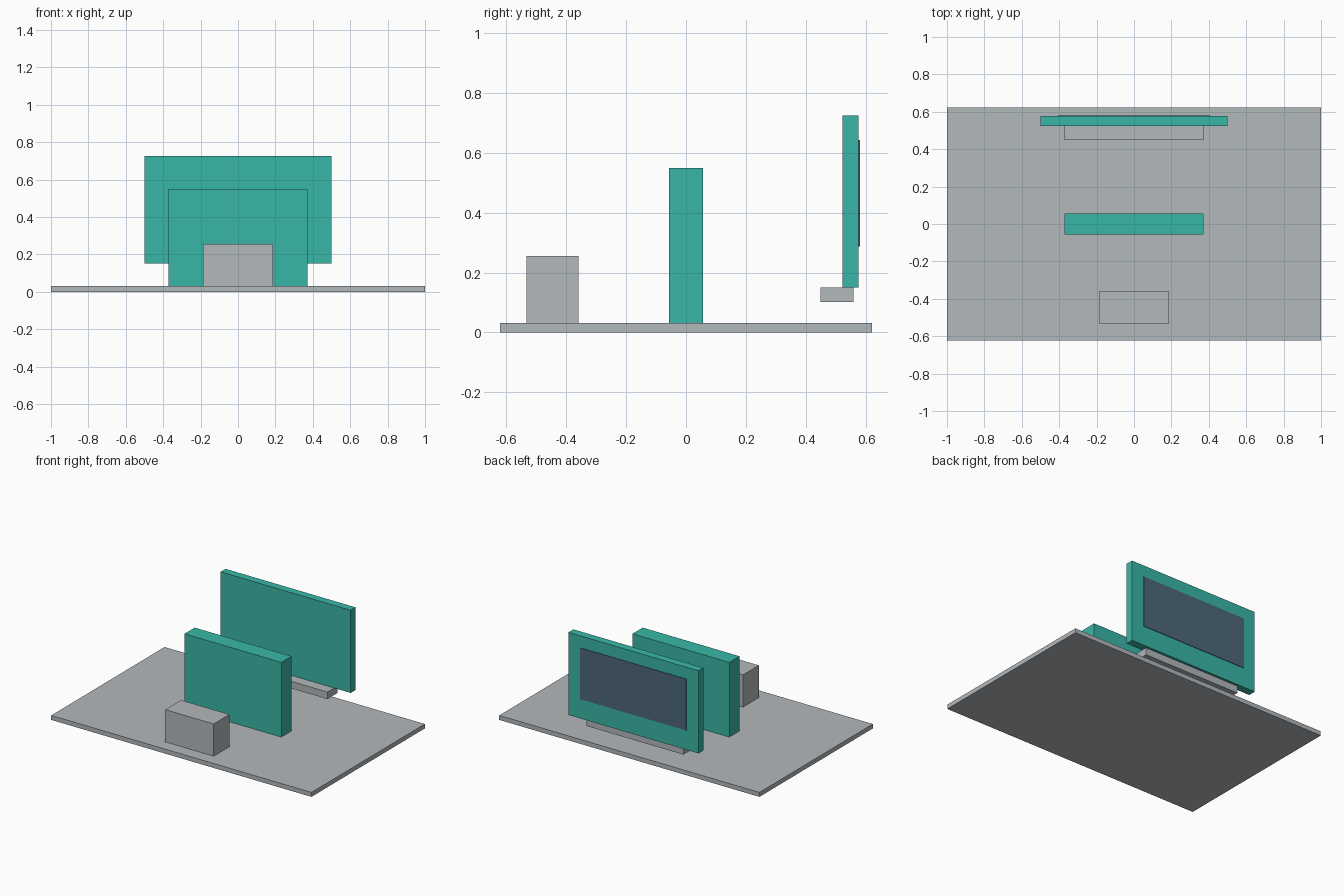
import bpy

if "Cube" in bpy.data.objects:
    bpy.data.objects.remove(bpy.data.objects["Cube"])


def material(name, rgb):
    m = bpy.data.materials.new(name)
    m.diffuse_color = (*rgb, 1.0)
    m.use_nodes = True
    m.node_tree.nodes["Principled BSDF"].inputs["Base Color"].default_value = m.diffuse_color
    return m


GREY = material("light grey", (0.45, 0.48, 0.50))
TEAL = material("teal", (0.042, 0.47, 0.39))
SLATE = material("dark slate", (0.075, 0.138, 0.195))


def box(name, half_width, y, z, mat):
    """Box centred on x = 0, with (min, max) ranges along y and z."""
    bpy.ops.mesh.primitive_cube_add(
        size=1, location=(0, (y[0] + y[1]) / 2, (z[0] + z[1]) / 2))
    ob = bpy.context.object
    ob.name = name
    ob.scale = (2 * half_width, y[1] - y[0], z[1] - z[0])
    bpy.ops.object.transform_apply(location=False, rotation=False, scale=True)
    ob.data.materials.append(mat)
    return ob


# Floor slab
box("floor", 1.0, (-0.622, 0.622), (0.0, 0.031), GREY)
# Low block at the front
box("front_block", 0.186, (-0.533, -0.36), (0.03, 0.255), GREY)
# Upright partition in the middle, sunk into the floor
box("middle_panel", 0.372, (-0.056, 0.056), (0.001, 0.55), TEAL)
# Raised board at the back with a ledge beneath it
box("back_ledge", 0.372, (0.45, 0.56), (0.102, 0.151), GREY)
box("back_board", 0.5, (0.523, 0.577), (0.151, 0.725), TEAL)
# Thin screen plate on the rear of the board
box("screen", 0.407, (0.575, 0.581), (0.287, 0.643), SLATE)
